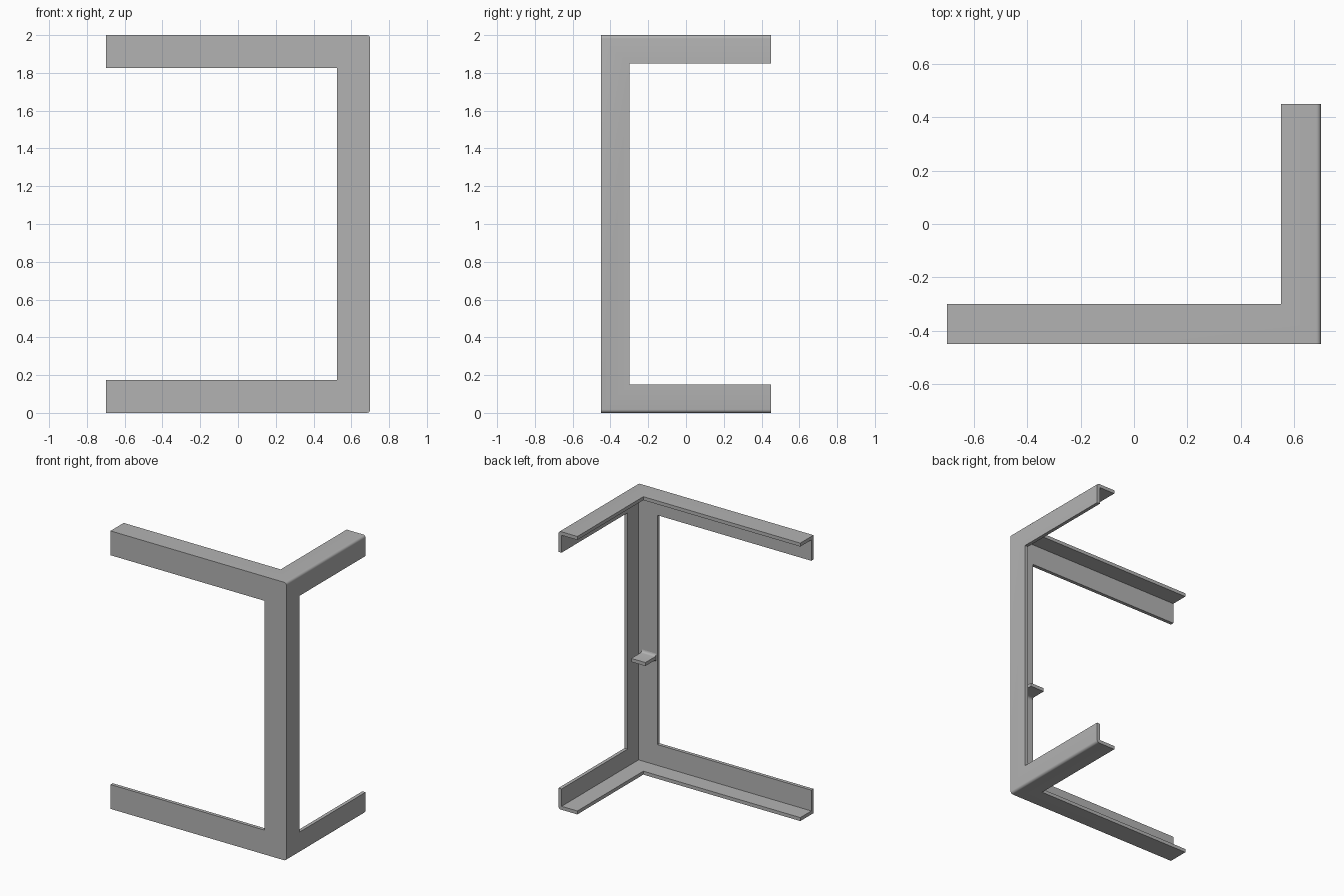
import bpy, bmesh, math
from mathutils import Vector

cube = bpy.data.objects.get("Cube")
if cube:
    bpy.data.objects.remove(cube, do_unlink=True)

W, D, H = 0.7, 0.45, 2.0      # half width, half depth, height
T = 0.025                     # sheet thickness
FRONT, SIDE = 0.175, 0.15     # flange widths

grey = bpy.data.materials.new("plain grey")
grey.use_nodes = True
grey.diffuse_color = (0.45, 0.45, 0.45, 1)
grey.node_tree.nodes["Principled BSDF"].inputs["Base Color"].default_value = grey.diffuse_color


def add_object(name, bm):
    bmesh.ops.recalc_face_normals(bm, faces=bm.faces)
    mesh = bpy.data.meshes.new(name)
    bm.to_mesh(mesh)
    bm.free()
    mesh.materials.append(grey)
    obj = bpy.data.objects.new(name, mesh)
    bpy.context.collection.objects.link(obj)
    return obj


def box(name, low, high, round_edge=None):
    """Axis-aligned box; edges accepted by round_edge are rounded."""
    low, high = Vector(low), Vector(high)
    bm = bmesh.new()
    bmesh.ops.create_cube(bm, size=1)
    for v in bm.verts:
        v.co = (low + high) / 2 + v.co * (high - low)
    if round_edge:
        edges = [e for e in bm.edges if round_edge(*[v.co for v in e.verts])]
        bmesh.ops.bevel(bm, geom=edges, offset=0.018, segments=5,
                        profile=0.5, affect='EDGES')
    return add_object(name, bm)


def select_only(obj):
    bpy.ops.object.select_all(action='DESELECT')
    obj.select_set(True)
    bpy.context.view_layer.objects.active = obj


# Corner frame: block with two rounded bends, hollowed and opened on each side
frame = box("corner_frame", (-W, -D, 0), (W, D, H),
            lambda a, b: a.x > 0 and b.x > 0 and abs(a.y - b.y) > 0.1)
B = 1.5  # reach of the cutters past the frame
cutters = [
    box("hollow_cutter", (-B, -D + T, T), (W - T, B, H - T)),
    box("front_cutter", (-B, -B, FRONT), (W - FRONT, B, H - FRONT)),
    box("side_cutter", (-B, -D + SIDE, SIDE), (B, B, H - SIDE)),
    box("top_cutter", (-B, -D + SIDE, -B), (W - SIDE, B, H + B)),
]
for cutter in cutters:
    cutter.hide_render = True
    select_only(frame)
    cut = frame.modifiers.new("cut", 'BOOLEAN')
    cut.operation = 'DIFFERENCE'
    cut.solver = 'EXACT'
    cut.object = cutter
    bpy.ops.object.modifier_apply(modifier=cut.name)
    bpy.data.objects.remove(cutter, do_unlink=True)

# Small shelf tab on the inside of the front plate, filleted at its root
z_mid, half, r = 0.797, 0.0125, 0.018
root = -D + T
upper = [(-0.302, z_mid + half)]
for i in range(5):
    a = math.radians(22.5 * i)
    upper.append((root + r - r * math.sin(a), z_mid + half + r - r * math.cos(a)))
upper.append((root - 0.005, z_mid + half + r))
profile = upper + [(y, 2 * z_mid - z) for y, z in reversed(upper)]
bm = bmesh.new()
face = bm.faces.new([bm.verts.new((0.535, y, z)) for y, z in profile])
extrusion = bmesh.ops.extrude_face_region(bm, geom=[face])
bmesh.ops.translate(bm, vec=(0.112, 0, 0),
                    verts=[g for g in extrusion["geom"] if isinstance(g, bmesh.types.BMVert)])
tab = add_object("shelf_tab", bm)

for obj in (frame, tab):
    select_only(obj)
    bpy.ops.object.shade_smooth_by_angle(angle=math.radians(30))
